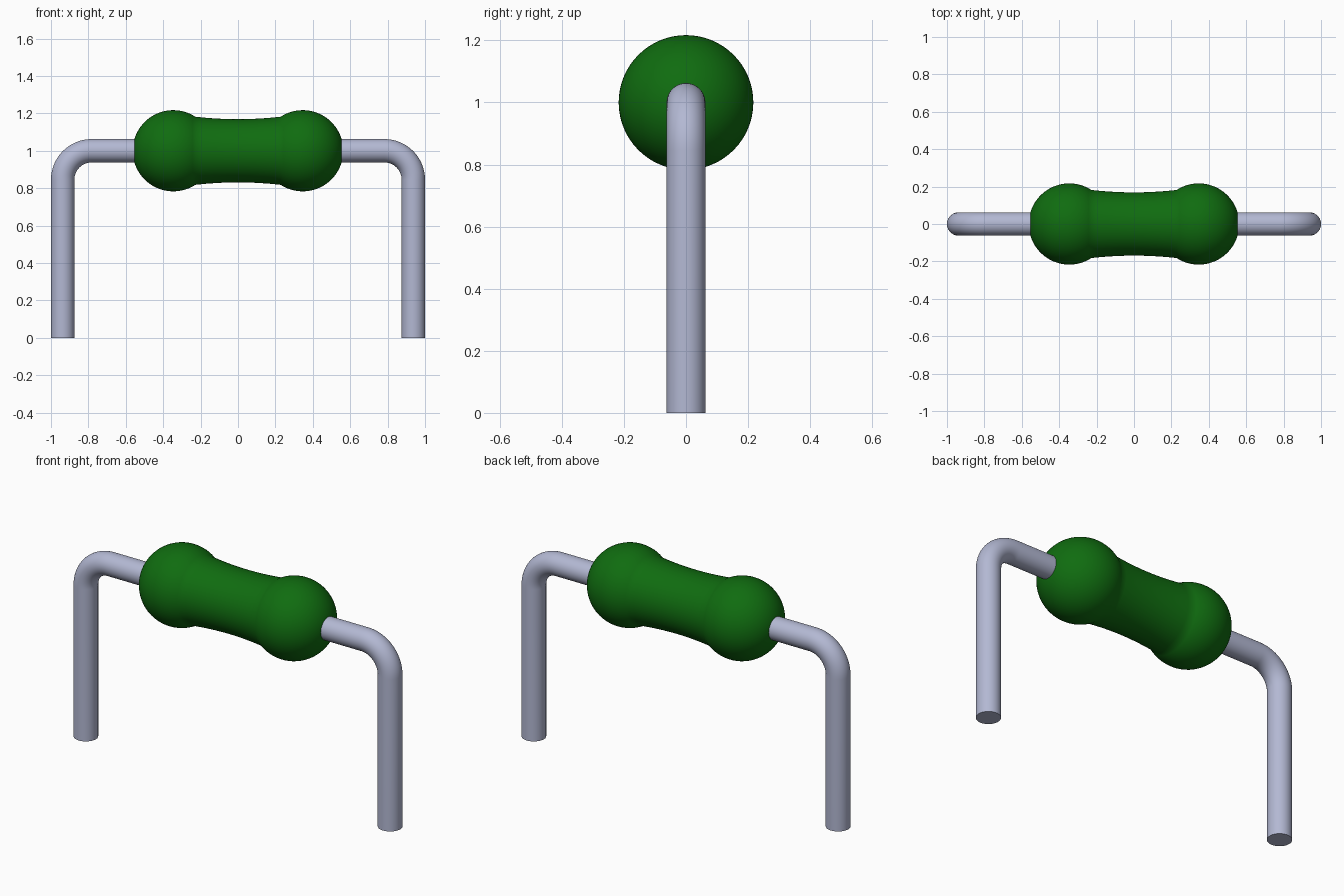
import bpy, bmesh, math
from mathutils import Matrix, Vector

cube = bpy.data.objects.get("Cube")
if cube:
    bpy.data.objects.remove(cube, do_unlink=True)

AXIS_Z = 1.0        # height of the body axis
BULB_X = 0.346      # centre of each bulbous end
BULB_R = 0.217
SEAM_X = 0.228      # where the waist meets the bulb
WAIST_R = 0.169
LEAD_R = 0.0625
LEG_X = 1.0 - LEAD_R
BEND_R = 0.155


def make_material(name, rgb, roughness):
    mat = bpy.data.materials.new(name)
    mat.use_nodes = True
    mat.diffuse_color = (*rgb, 1)
    shader = mat.node_tree.nodes["Principled BSDF"]
    shader.inputs["Base Color"].default_value = (*rgb, 1)
    shader.inputs["Roughness"].default_value = roughness
    return mat


def add_mesh(name, bm, mat):
    bmesh.ops.recalc_face_normals(bm, faces=bm.faces)
    mesh = bpy.data.meshes.new(name)
    bm.to_mesh(mesh)
    bm.free()
    mesh.materials.append(mat)
    obj = bpy.data.objects.new(name, mesh)
    bpy.context.collection.objects.link(obj)
    bpy.ops.object.select_all(action='DESELECT')
    obj.select_set(True)
    bpy.context.view_layer.objects.active = obj
    bpy.ops.object.shade_smooth_by_angle(angle=math.radians(25))
    return obj


def skin_rings(bm, rings, cap=False):
    for a, b in zip(rings, rings[1:]):
        n = len(a)
        for i in range(n):
            j = (i + 1) % n
            bm.faces.new((a[i], a[j], b[j], b[i]))
    if cap:
        bm.faces.new(rings[0])
        bm.faces.new(rings[-1])


def ring(bm, centre, tangent, radius, sides):
    # circle perpendicular to a tangent lying in the XZ plane
    side = Vector((0, 1, 0))
    up = side.cross(tangent).normalized()
    return [bm.verts.new(centre + radius * (math.cos(t) * side + math.sin(t) * up))
            for t in (2 * math.pi * i / sides for i in range(sides))]


green = make_material("body green", (0.005, 0.15, 0.005), 0.5)
metal = make_material("lead metal", (0.45, 0.48, 0.65), 0.4)

# Body: lathed dog-bone profile, bulb - concave waist - bulb
seam_r = math.sqrt(BULB_R ** 2 - (BULB_X - SEAM_X) ** 2)
seam_angle = math.atan2(seam_r, SEAM_X - BULB_X)
start_angle = math.asin(LEAD_R * 0.9 / BULB_R)
bulb = []
for i in range(25):
    a = start_angle + (seam_angle - start_angle) * i / 24
    bulb.append((BULB_X + BULB_R * math.cos(a), BULB_R * math.sin(a)))
waist = []
for i in range(1, 16):
    x = SEAM_X * (1 - i / 8)
    waist.append((x, WAIST_R + (seam_r - WAIST_R) * (x / SEAM_X) ** 2))
profile = bulb + waist + [(-x, r) for x, r in reversed(bulb)]

bm = bmesh.new()
skin_rings(bm, [ring(bm, Vector((x, 0, AXIS_Z)), Vector((1, 0, 0)), r, 64)
                for x, r in profile], cap=True)
add_mesh("resistor_body", bm, green)

# Leads: straight out of the body, rounded bend, then down to the ground
for name, s in (("left_lead", 1), ("right_lead", -1)):
    path = [(Vector((BULB_X, 0, AXIS_Z)), Vector((1, 0, 0)))]
    for i in range(17):
        a = math.pi / 2 * (1 - i / 16)
        path.append((Vector((LEG_X - BEND_R + BEND_R * math.cos(a), 0,
                             AXIS_Z - BEND_R + BEND_R * math.sin(a))),
                     Vector((math.sin(a), 0, -math.cos(a)))))
    path.append((Vector((LEG_X, 0, 0)), Vector((0, 0, -1))))
    bm = bmesh.new()
    skin_rings(bm, [ring(bm, c, t, LEAD_R, 40) for c, t in path], cap=True)
    bmesh.ops.transform(bm, matrix=Matrix.Diagonal((s, 1, 1, 1)), verts=bm.verts)
    add_mesh(name, bm, metal)
